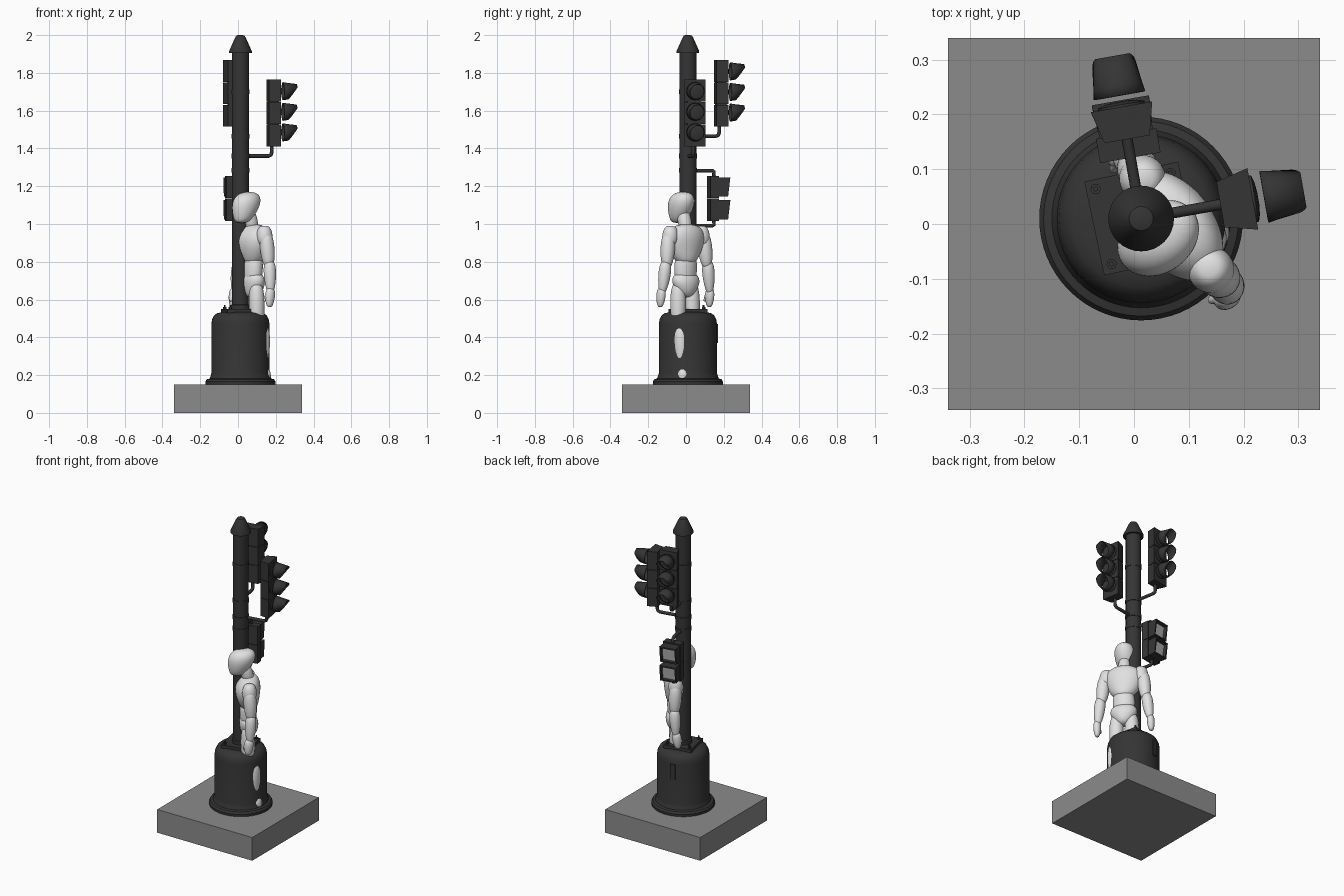
import bpy, bmesh, math
from mathutils import Vector, Matrix

if "Cube" in bpy.data.objects:
    bpy.data.objects.remove(bpy.data.objects["Cube"])


def material(name, value):
    m = bpy.data.materials.new(name)
    m.use_nodes = True
    col = (value, value, value, 1)
    m.diffuse_color = col
    m.node_tree.nodes["Principled BSDF"].inputs["Base Color"].default_value = col
    return m


IRON = material("dark_iron", 0.035)
STONE = material("grey_stone", 0.26)
WHITE = material("off_white", 0.75)
SCREEN = material("screen_grey", 0.5)

POLE = Vector((0.013, 0.01, 0))


def finish(name, bm, mats, matrix=Matrix(), smooth=None):
    bmesh.ops.recalc_face_normals(bm, faces=bm.faces)
    mesh = bpy.data.meshes.new(name)
    bm.to_mesh(mesh)
    bm.free()
    for m in mats:
        mesh.materials.append(m)
    ob = bpy.data.objects.new(name, mesh)
    bpy.context.collection.objects.link(ob)
    ob.matrix_world = matrix
    if smooth:
        bpy.ops.object.select_all(action="DESELECT")
        ob.select_set(True)
        bpy.context.view_layer.objects.active = ob
        bpy.ops.object.shade_smooth_by_angle(angle=math.radians(smooth))
    return ob


def loft(name, rows, mat, matrix=Matrix(), n=48, smooth=35, subdiv=0):
    """Stacked ellipses; each row is z, half width, half depth, depth offset."""
    bm = bmesh.new()
    rings = []
    for z, a, b, off in rows:
        rings.append([bm.verts.new((a * math.cos(t), off + b * math.sin(t), z))
                      for t in (math.tau * i / n for i in range(n))])
    for lo, hi in zip(rings, rings[1:]):
        for i in range(n):
            j = (i + 1) % n
            bm.faces.new((lo[i], lo[j], hi[j], hi[i]))
    bm.faces.new(rings[0])
    bm.faces.new(rings[-1])
    ob = finish(name, bm, [mat], matrix, smooth)
    if subdiv:
        ob.modifiers.new("soften", "SUBSURF").levels = subdiv
    return ob


def lathe(name, profile, mat, matrix=Matrix(), n=48):
    return loft(name, [(z, r, r, 0) for r, z in profile], mat, matrix, n)


def box(name, size, loc, mat, matrix=Matrix()):
    bm = bmesh.new()
    bmesh.ops.create_cube(bm, size=1)
    bmesh.ops.scale(bm, vec=size, verts=bm.verts)
    bmesh.ops.translate(bm, vec=loc, verts=bm.verts)
    return finish(name, bm, [mat], matrix)


def pipe(name, points, radius, matrix):
    cu = bpy.data.curves.new(name, "CURVE")
    cu.dimensions = "3D"
    cu.bevel_depth, cu.bevel_resolution, cu.use_fill_caps = radius, 3, True
    sp = cu.splines.new("POLY")
    sp.points.add(len(points) - 1)
    for p, co in zip(sp.points, points):
        p.co = (*co, 1)
    cu.materials.append(IRON)
    ob = bpy.data.objects.new(name, cu)
    ob.matrix_world = matrix
    bpy.context.collection.objects.link(ob)


# Plinth, drum base, mounting plate and pole
box("plinth", (0.68, 0.68, 0.15), (0, 0, 0.075), STONE)
at_pole = Matrix.Translation(POLE)
lathe("drum_base", [(0.185, 0.15), (0.186, 0.165), (0.178, 0.178), (0.163, 0.182), (0.157, 0.2),
                    (0.154, 0.21), (0.154, 0.47), (0.15, 0.495), (0.14, 0.515), (0.125, 0.527),
                    (0.1, 0.533)], IRON, at_pole, 64)
turned = at_pole @ Matrix.Rotation(math.radians(12), 4, "Z")
box("mounting_plate", (0.175, 0.175, 0.022), (0, 0, 0.54), IRON, turned)
for sx in (-1, 1):
    for sy in (-1, 1):
        lathe("plate_bolt", [(0.01, 0.55), (0.01, 0.56), (0.005, 0.56), (0.005, 0.572)], IRON,
              turned @ Matrix.Translation((sx * 0.07, sy * 0.07, 0)), 6)
box("door_latch", (0.03, 0.012, 0.1), (0, 0.154, 0.42), IRON, turned)
lathe("pole", [(0.052, 0.55), (0.052, 0.57), (0.045, 0.575), (0.045, 1.91)], IRON, at_pole, 32)
lathe("pole_cap", [(0.06, 1.905), (0.06, 1.915), (0.029, 1.985), (0.022, 1.997), (0.012, 2)],
      IRON, at_pole, 32)
for z in (1.285, 1.36, 1.465, 1.7):
    lathe("pole_band", [(0.048, z - 0.012), (0.048, z + 0.012)], IRON, at_pole, 32)


def cowl(matrix):
    """Round hood whose lower side is cut back."""
    bm = bmesh.new()
    n = 32
    rings = [[], [], []]
    for i in range(n):
        t = math.tau * i / n
        c, s = math.cos(t), math.sin(t)
        reach = 0.01 + 0.045 * min(1, (s + 1) / 1.5)
        for ring, (x, r) in zip(rings, ((0, 0.048), (0.018, 0.045), (0.018 + reach, 0.045 - reach * 0.12))):
            ring.append(bm.verts.new((x, r * c, r * s)))
    for a, b in zip(rings, rings[1:]):
        for i in range(n):
            j = (i + 1) % n
            bm.faces.new((a[i], a[j], b[j], b[i]))
    ob = finish("signal_hood", bm, [IRON], matrix, 40)
    ob.modifiers.new("wall", "SOLIDIFY").thickness = 0.004


def traffic_light(angle, z0):
    """Three tapered sections with lenses and hoods, on a bent bracket."""
    m = at_pole @ Matrix.Rotation(math.radians(angle), 4, "Z")
    for k in range(3):
        z = z0 + k * 0.119
        bm = bmesh.new()
        plan = ((0.147, -0.042), (0.207, -0.057), (0.207, 0.057), (0.147, 0.042))
        f = bm.faces.new([bm.verts.new((x, y, z)) for x, y in plan])
        up = bmesh.ops.extrude_face_region(bm, geom=[f])["geom"]
        bmesh.ops.translate(bm, vec=(0, 0, 0.116),
                            verts=[v for v in up if isinstance(v, bmesh.types.BMVert)])
        finish("signal_section", bm, [IRON], m)
        center = m @ Matrix.Translation((0, 0, z0 + 0.075 + k * 0.109))
        facing = center @ Matrix.Rotation(math.pi / 2, 4, "Y")
        lathe("signal_lens", [(0.043, 0.205), (0.043, 0.211), (0.03, 0.215), (0.012, 0.217)],
              IRON, facing, 32)
        cowl(center @ Matrix.Translation((0.228, 0, 0)))
    box("signal_spine", (0.05, 0.07, 0.35), (0.176, 0, z0 + 0.177), IRON, m)
    zb = z0 - 0.05
    pipe("signal_bracket", [(0.03, 0, zb), (0.15, 0, zb), (0.163, 0, zb + 0.005),
                            (0.168, 0, zb + 0.018), (0.168, 0, z0 + 0.01)], 0.01, m)


traffic_light(10, 1.41)
traffic_light(100, 1.515)

# Crossing signal: two boxes with recessed screens
cross = at_pole @ Matrix.Rotation(math.radians(100), 4, "Z")
for z in (1.075, 1.196):
    box("crossing_box", (0.045, 0.112, 0.118), (0.135, 0, z), IRON, cross)
    bm = bmesh.new()
    bmesh.ops.create_cube(bm, size=1)
    bmesh.ops.scale(bm, vec=(0.056, 0.098, 0.102), verts=bm.verts)
    for v in bm.verts:
        if v.co.x > 0:
            v.co.y *= 1.08
            v.co.x += v.co.z * 0.12
    front = max(bm.faces, key=lambda f: f.calc_center_median().x)
    bmesh.ops.inset_region(bm, faces=[front], thickness=0.012)
    rim = bmesh.ops.extrude_face_region(bm, geom=[front])["geom"]
    bmesh.ops.translate(bm, vec=(-0.022, 0, 0), verts=[v for v in rim if isinstance(v, bmesh.types.BMVert)])
    bmesh.ops.delete(bm, geom=[front], context="FACES_ONLY")
    for f in rim:
        if isinstance(f, bmesh.types.BMFace):
            f.material_index = 1
    finish("crossing_hood", bm, [IRON, SCREEN], cross @ Matrix.Translation((0.185, 0, z)))
for z, end in ((1.283, 1.25), (0.99, 1.02)):
    pipe("crossing_bracket", [(0.03, 0, z), (0.13, 0, z), (0.14, 0, z + (end - z) * 0.2),
                              (0.14, 0, end)], 0.01, cross)

# Jointed mannequin: local x across the shoulders, local y toward its face
across, ahead = Vector((0.6, -0.8, 0)), Vector((-0.8, -0.6, 0))
body = Matrix((across, ahead, (0, 0, 1))).transposed().to_4x4()
body.translation = (0.078, 0, 0)


def limb(name, a, b, r1, r2, flat=1.0):
    """Rounded tapering segment from a to b."""
    a, b = Vector(a), Vector(b)
    axis = b - a
    half = axis.length / 2
    bm = bmesh.new()
    bmesh.ops.create_uvsphere(bm, u_segments=24, v_segments=16, radius=1)
    for v in bm.verts:
        k = (v.co.z + 1) / 2
        r = r1 + (r2 - r1) * k
        # fuller than a plain ellipsoid
        ring = math.hypot(v.co.x, v.co.y)
        swell = ring ** -0.4 if ring > 0.01 else 1
        v.co = Vector((v.co.x * r * swell, v.co.y * r * flat * swell, v.co.z * half))
    turn = Vector((0, 0, 1)).rotation_difference(axis).to_matrix().to_4x4()
    finish(name, bm, [WHITE], body @ Matrix.Translation((a + b) / 2) @ turn, 180)


def torso_part(name, rows):
    loft(name, rows, WHITE, body, 16, 180, 2)


torso_part("head", [(1.005, 0.025, 0.03, 0.075), (1.025, 0.046, 0.05, 0.067), (1.07, 0.062, 0.074, 0.052),
                    (1.12, 0.068, 0.084, 0.04), (1.155, 0.053, 0.066, 0.03), (1.17, 0.022, 0.03, 0.025)])
torso_part("chest", [(0.79, 0.04, 0.04, 0), (0.81, 0.068, 0.055, 0), (0.87, 0.105, 0.072, 0.008),
                     (0.93, 0.122, 0.078, 0.006), (0.975, 0.1, 0.06, -0.002), (1.0, 0.05, 0.035, -0.004)])
torso_part("abdomen", [(0.69, 0.05, 0.04, 0.005), (0.72, 0.066, 0.05, 0.005), (0.78, 0.068, 0.052, 0.003),
                       (0.83, 0.06, 0.048, 0)])
torso_part("pelvis", [(0.61, 0.025, 0.03, 0.005), (0.64, 0.056, 0.05, 0), (0.69, 0.086, 0.06, 0),
                      (0.725, 0.078, 0.052, 0.003), (0.74, 0.05, 0.035, 0.004)])
limb("neck", (0, -0.005, 0.95), (0, 0.03, 1.08), 0.036, 0.036)
for s in (-1, 1):
    limb("shoulder", (s * 0.108, 0, 0.885), (s * 0.1, 0, 0.99), 0.045, 0.04)
    limb("upper_arm", (s * 0.134, -0.008, 0.765), (s * 0.115, 0, 0.955), 0.034, 0.042)
    limb("forearm", (s * 0.158, 0, 0.63), (s * 0.137, -0.008, 0.805), 0.024, 0.039)
    limb("hand", (s * 0.163, 0.012, 0.56), (s * 0.16, 0.002, 0.66), 0.018, 0.026, 1.2)
    limb("thumb", (s * 0.148, 0.036, 0.59), (s * 0.157, 0.012, 0.645), 0.008, 0.012)
    limb("thigh", (s * 0.048, 0.005, 0.42), (s * 0.045, 0.01, 0.69), 0.036, 0.046)
    limb("calf", (s * 0.052, -0.028, 0.24), (s * 0.052, -0.024, 0.47), 0.032, 0.046)
    limb("heel", (s * 0.05, -0.042, 0.165), (s * 0.05, -0.04, 0.24), 0.036, 0.03)
    limb("foot", (s * 0.052, -0.04, 0.18), (s * 0.056, 0.085, 0.175), 0.028, 0.025)
